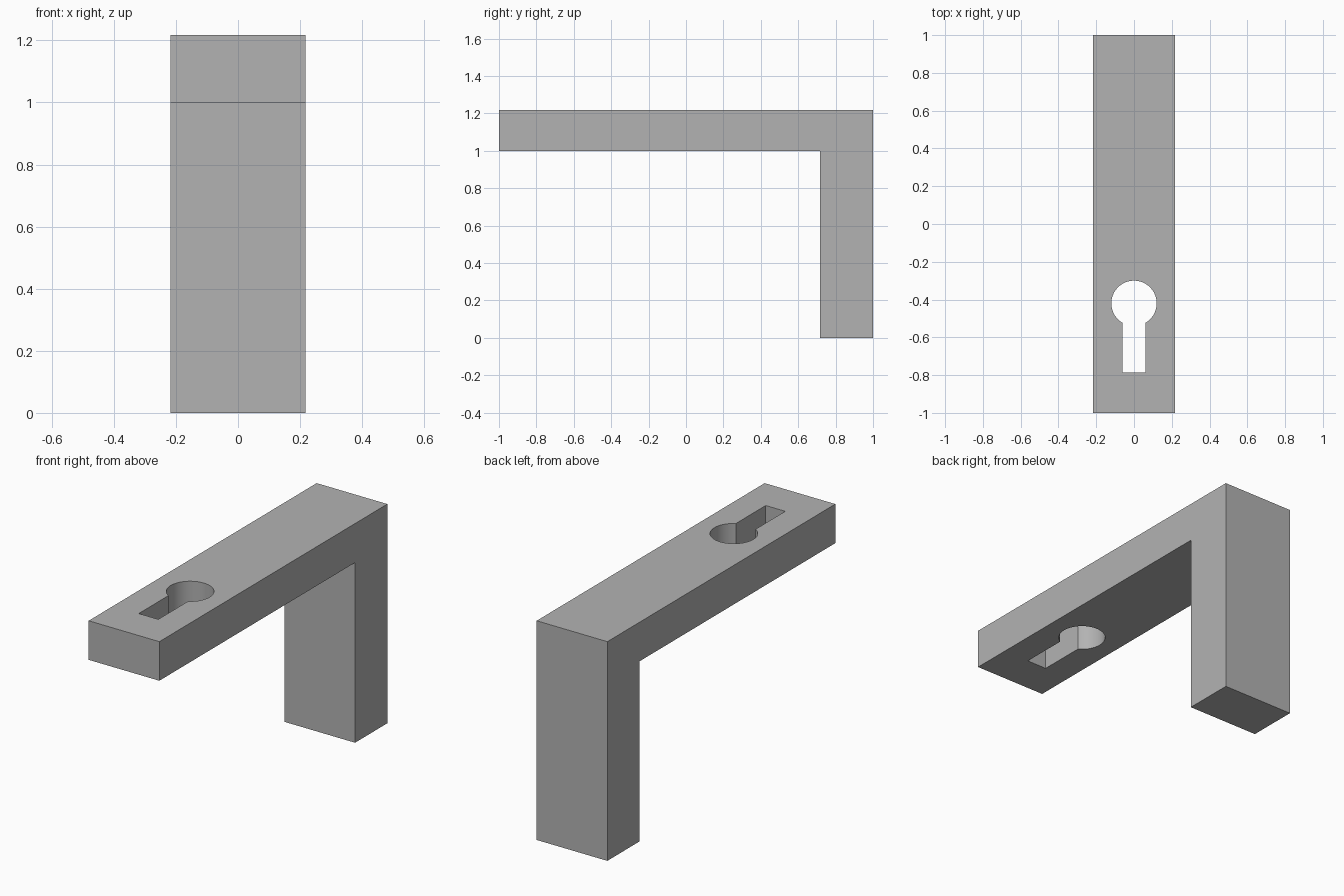
import bpy, bmesh, math
from mathutils import Vector

if "Cube" in bpy.data.objects:
    bpy.data.objects.remove(bpy.data.objects["Cube"], do_unlink=True)

HALF_W, HEIGHT, ARM_Z, LEG_Y = 0.217, 1.217, 1.0, 0.717
HOLE_Y, HOLE_R, SLOT_HALF, SLOT_END = -0.42, 0.12, 0.06, -0.785

grey = bpy.data.materials.new("plain grey")
grey.use_nodes = True
colour = (0.45, 0.45, 0.45, 1)
grey.diffuse_color = colour
grey.node_tree.nodes["Principled BSDF"].inputs["Base Color"].default_value = colour


def extrude_profile(name, points, direction):
    """Solid made by sweeping a closed outline along a direction."""
    bm = bmesh.new()
    face = bm.faces.new([bm.verts.new(p) for p in points])
    swept = bmesh.ops.extrude_face_region(bm, geom=[face])["geom"]
    verts = [v for v in swept if isinstance(v, bmesh.types.BMVert)]
    bmesh.ops.translate(bm, verts=verts, vec=Vector(direction))
    bmesh.ops.recalc_face_normals(bm, faces=bm.faces)
    mesh = bpy.data.meshes.new(name)
    bm.to_mesh(mesh)
    bm.free()
    mesh.materials.append(grey)
    obj = bpy.data.objects.new(name, mesh)
    bpy.context.collection.objects.link(obj)
    return obj


# L-shaped bracket: long arm with a leg at the back
outline = [(-1, ARM_Z), (LEG_Y, ARM_Z), (LEG_Y, 0), (1, 0), (1, HEIGHT), (-1, HEIGHT)]
bracket = extrude_profile("bracket", [(-HALF_W, y, z) for y, z in outline],
                          (2 * HALF_W, 0, 0))

# Keyhole outline: round hole that opens into a straight slot
start = math.asin(SLOT_HALF / HOLE_R) - math.pi / 2
start, sweep, steps = -math.pi / 2 + math.asin(SLOT_HALF / HOLE_R), 0, 60
sweep = 2 * math.pi - 2 * math.asin(SLOT_HALF / HOLE_R)
keyhole = []
for i in range(steps + 1):
    a = start + sweep * i / steps
    keyhole.append((HOLE_R * math.cos(a), HOLE_Y + HOLE_R * math.sin(a)))
keyhole += [(-SLOT_HALF, SLOT_END), (SLOT_HALF, SLOT_END)]
cutter = extrude_profile("keyhole_cutter", [(x, y, ARM_Z - 0.1) for x, y in keyhole],
                         (0, 0, HEIGHT - ARM_Z + 0.2))
cutter.hide_render = True

# Cut the keyhole through the arm
cut = bracket.modifiers.new("keyhole", 'BOOLEAN')
cut.operation, cut.solver, cut.object = 'DIFFERENCE', 'EXACT', cutter
bpy.ops.object.select_all(action='DESELECT')
bpy.context.view_layer.objects.active = bracket
bracket.select_set(True)
bpy.ops.object.modifier_apply(modifier=cut.name)
bpy.data.objects.remove(cutter, do_unlink=True)

# Smooth the round wall, keep the other edges crisp
bpy.ops.object.shade_smooth_by_angle(angle=math.radians(30))
